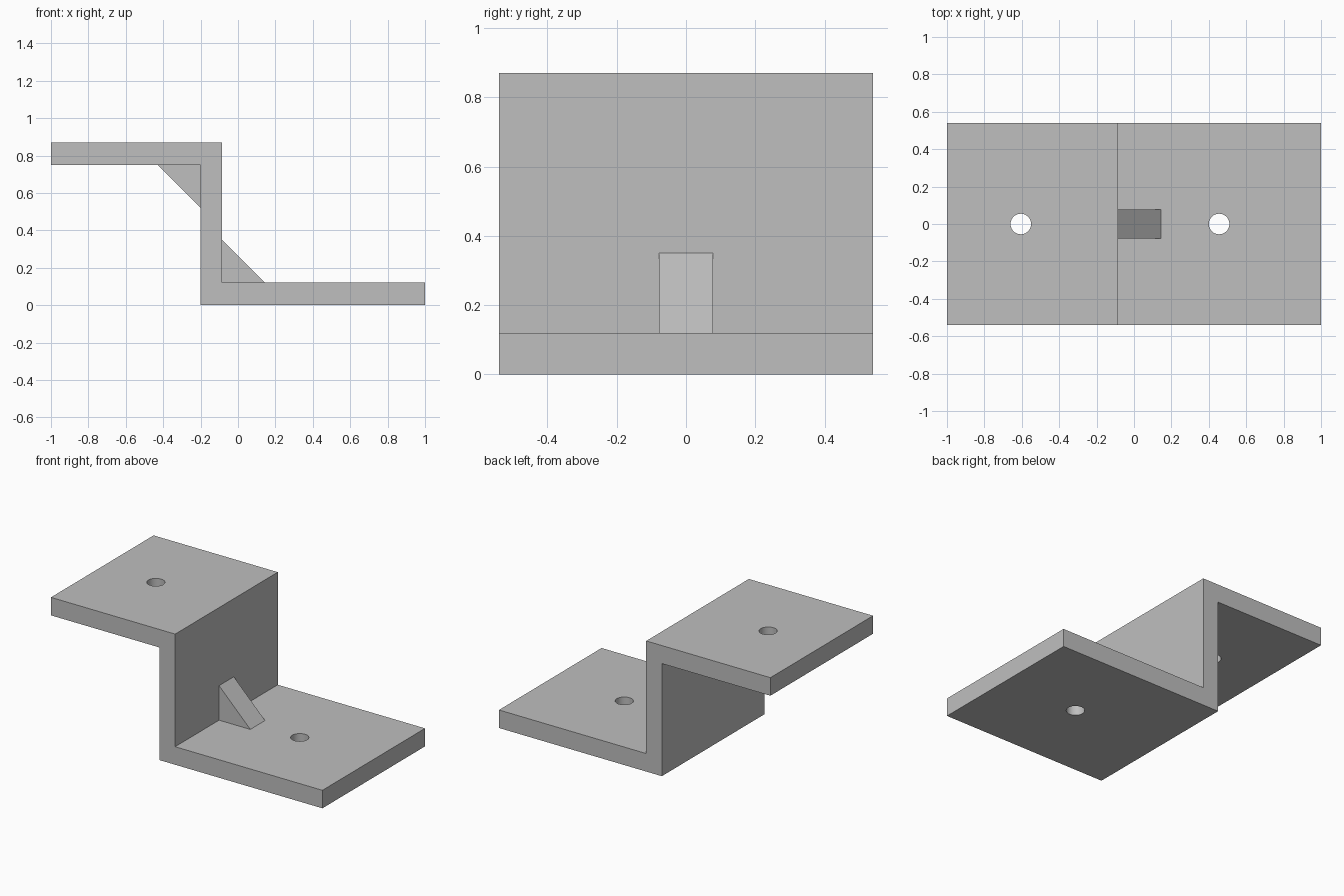
import bpy
import bmesh

cube = bpy.data.objects.get("Cube")
if cube:
    bpy.data.objects.remove(cube, do_unlink=True)

DEPTH, TOP, THICK = 1.08, 0.87, 0.12
WEB_L, WEB_R = -0.20, -0.085
RIB_W, RIB = 0.155, 0.23

grey = bpy.data.materials.new("plain grey")
grey.use_nodes = True
colour = (0.52, 0.52, 0.52, 1)
grey.diffuse_color = colour
grey.node_tree.nodes["Principled BSDF"].inputs["Base Color"].default_value = colour


def extrude_profile(name, profile, width):
    """Extrude an x-z outline along y, centred on y = 0."""
    bm = bmesh.new()
    face = bm.faces.new([bm.verts.new((x, -width / 2, z)) for x, z in profile])
    new = bmesh.ops.extrude_face_region(bm, geom=[face])["geom"]
    verts = [v for v in new if isinstance(v, bmesh.types.BMVert)]
    bmesh.ops.translate(bm, verts=verts, vec=(0, width, 0))
    bmesh.ops.recalc_face_normals(bm, faces=bm.faces)
    mesh = bpy.data.meshes.new(name)
    bm.to_mesh(mesh)
    bm.free()
    mesh.materials.append(grey)
    obj = bpy.data.objects.new(name, mesh)
    bpy.context.collection.objects.link(obj)
    return obj


# Z-shaped bracket: upper flange, upright web, lower flange
bracket = extrude_profile("bracket", [
    (WEB_L, 0), (1, 0), (1, THICK), (WEB_R, THICK), (WEB_R, TOP),
    (-1, TOP), (-1, TOP - THICK), (WEB_L, TOP - THICK)], DEPTH)

# Triangular ribs in the two inner corners
extrude_profile("lower_rib", [
    (WEB_R, THICK), (WEB_R + RIB, THICK), (WEB_R, THICK + RIB)], RIB_W)
extrude_profile("upper_rib", [
    (WEB_L, TOP - THICK), (WEB_L - RIB, TOP - THICK),
    (WEB_L, TOP - THICK - RIB)], RIB_W)

# Screw holes through both flanges
cutters = []
for side, x, z in (("upper", -0.605, TOP - THICK / 2), ("lower", 0.455, THICK / 2)):
    bpy.ops.mesh.primitive_cylinder_add(
        vertices=48, radius=0.055, depth=THICK * 2, location=(x, 0, z))
    cutter = bpy.context.object
    cutter.name = side + "_hole_cutter"
    cutter.data.materials.append(grey)
    cutter.hide_render = True
    cutters.append(cutter)
    mod = bracket.modifiers.new(side + "_hole", "BOOLEAN")
    mod.operation = "DIFFERENCE"
    mod.solver = "EXACT"
    mod.object = cutter

bpy.ops.object.select_all(action="DESELECT")
bracket.select_set(True)
bpy.context.view_layer.objects.active = bracket
for mod in list(bracket.modifiers):
    bpy.ops.object.modifier_apply(modifier=mod.name)
for cutter in cutters:
    bpy.data.objects.remove(cutter, do_unlink=True)

# Smooth hole walls, crisp plate edges
bpy.ops.object.shade_smooth_by_angle(angle=0.5)
